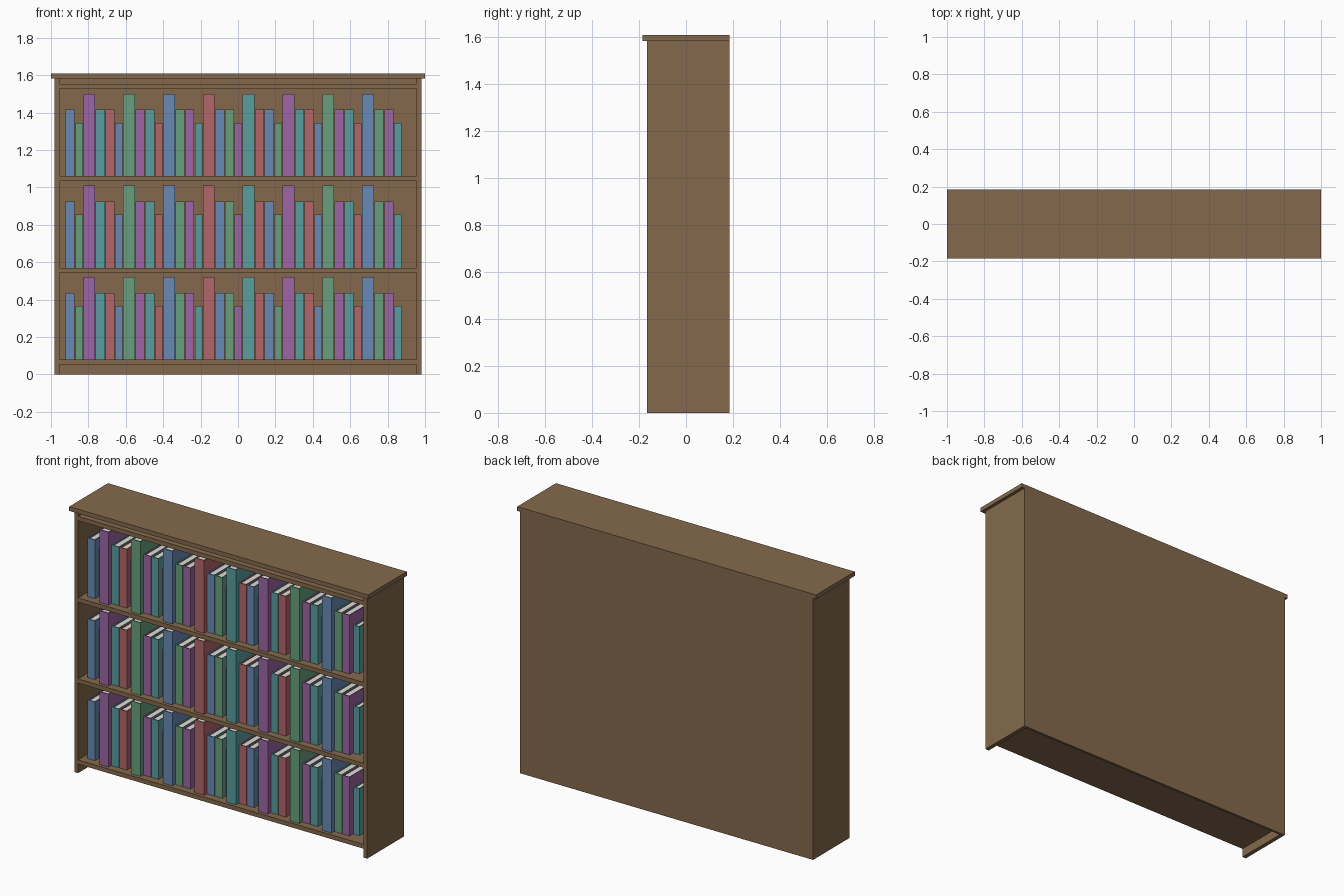
import bpy, bmesh

if "Cube" in bpy.data.objects:
    bpy.data.objects.remove(bpy.data.objects["Cube"])


def material(name, rgb):
    """Flat colour given as 0-255 display values, stored as linear."""
    def lin(c):
        c /= 255
        return c / 12.92 if c <= 0.04045 else ((c + 0.055) / 1.055) ** 2.4
    m = bpy.data.materials.new(name)
    m.diffuse_color = (*[lin(c) for c in rgb], 1)
    m.use_nodes = True
    m.node_tree.nodes["Principled BSDF"].inputs["Base Color"].default_value = m.diffuse_color
    return m


WOOD = material("brown_wood", (132, 105, 76))
PAPER = material("page_white", (222, 220, 212))
COVERS = [material("blue_cover", (106, 138, 182)),
          material("green_cover", (104, 160, 126)),
          material("purple_cover", (156, 102, 166)),
          material("teal_cover", (90, 158, 160)),
          material("red_cover", (180, 102, 106))]


def prism(bm, outline, z0, z1, mat=0):
    """Extrude a counter-clockwise xy outline from z0 to z1."""
    low = [bm.verts.new((x, y, z0)) for x, y in outline]
    top = [bm.verts.new((x, y, z1)) for x, y in outline]
    n = len(outline)
    faces = [bm.faces.new(low[::-1]), bm.faces.new(top)]
    for i in range(n):
        j = (i + 1) % n
        faces.append(bm.faces.new((low[i], low[j], top[j], top[i])))
    for f in faces:
        f.material_index = mat


def rect(x0, x1, y0, y1):
    return [(x0, y0), (x1, y0), (x1, y1), (x0, y1)]


def mesh_from(bm, name, mats):
    me = bpy.data.meshes.new(name)
    bm.to_mesh(me)
    bm.free()
    for m in mats:
        me.materials.append(m)
    return me


def place(name, me, loc=(0, 0, 0)):
    ob = bpy.data.objects.new(name, me)
    ob.location = loc
    bpy.context.collection.objects.link(ob)
    return ob


def board(name, x0, x1, y0, y1, z0, z1):
    bm = bmesh.new()
    prism(bm, rect(x0, x1, y0, y1), z0, z1)
    return place(name, mesh_from(bm, name, [WOOD]))


# Case: overhanging top, two sides, back panel
FRONT, BACK, INNER, OUTER = -0.165, 0.185, 0.955, 0.98
board("top_board", -1, 1, -0.185, 0.185, 1.582, 1.608)
board("left_side", -OUTER, -INNER, FRONT, BACK, 0, 1.582)
board("right_side", INNER, OUTER, FRONT, BACK, 0, 1.582)
board("back_panel", -INNER, INNER, BACK - 0.015, BACK, 0, 1.582)

# Shelves, flush with the front of the sides
SHELF_TOPS = [0.08, 0.57, 1.06]
for i, z in enumerate(SHELF_TOPS + [1.553]):
    board(f"shelf_{i + 1}", -INNER, INNER, FRONT, BACK - 0.015, z - 0.026, z)

# Books: repeating sizes (width, height, spine y) and repeating colours
MEDIUM, SMALL, TALL = (0.049, 0.355, -0.12), (0.040, 0.285, -0.087), (0.063, 0.44, -0.145)
SIZES = [MEDIUM, SMALL, TALL, MEDIUM]
GAP, BOOK_BACK, COVER = 0.003, 0.15, 0.006


def book_mesh(width, height, y0, cover):
    bm = bmesh.new()
    c = COVER
    # spine and two covers as one U-shaped wrap
    wrap = [(0, y0), (width, y0), (width, BOOK_BACK), (width - c, BOOK_BACK),
            (width - c, y0 + c), (c, y0 + c), (c, BOOK_BACK), (0, BOOK_BACK)]
    prism(bm, wrap, 0, height)
    # page block, slightly lower and shorter than the covers
    prism(bm, rect(c, width - c, y0 + c, BOOK_BACK - 0.008), 0.006, height - 0.006, 1)
    return mesh_from(bm, "book", [cover, PAPER])


x = -0.922
for i in range(34):
    width, height, y0 = SIZES[i % 4]
    me = book_mesh(width, height, y0, COVERS[i % 5])
    for s, z in enumerate(SHELF_TOPS):
        place(f"book_{s + 1}_{i + 1}", me, (x, 0, z))
    x += width + GAP
